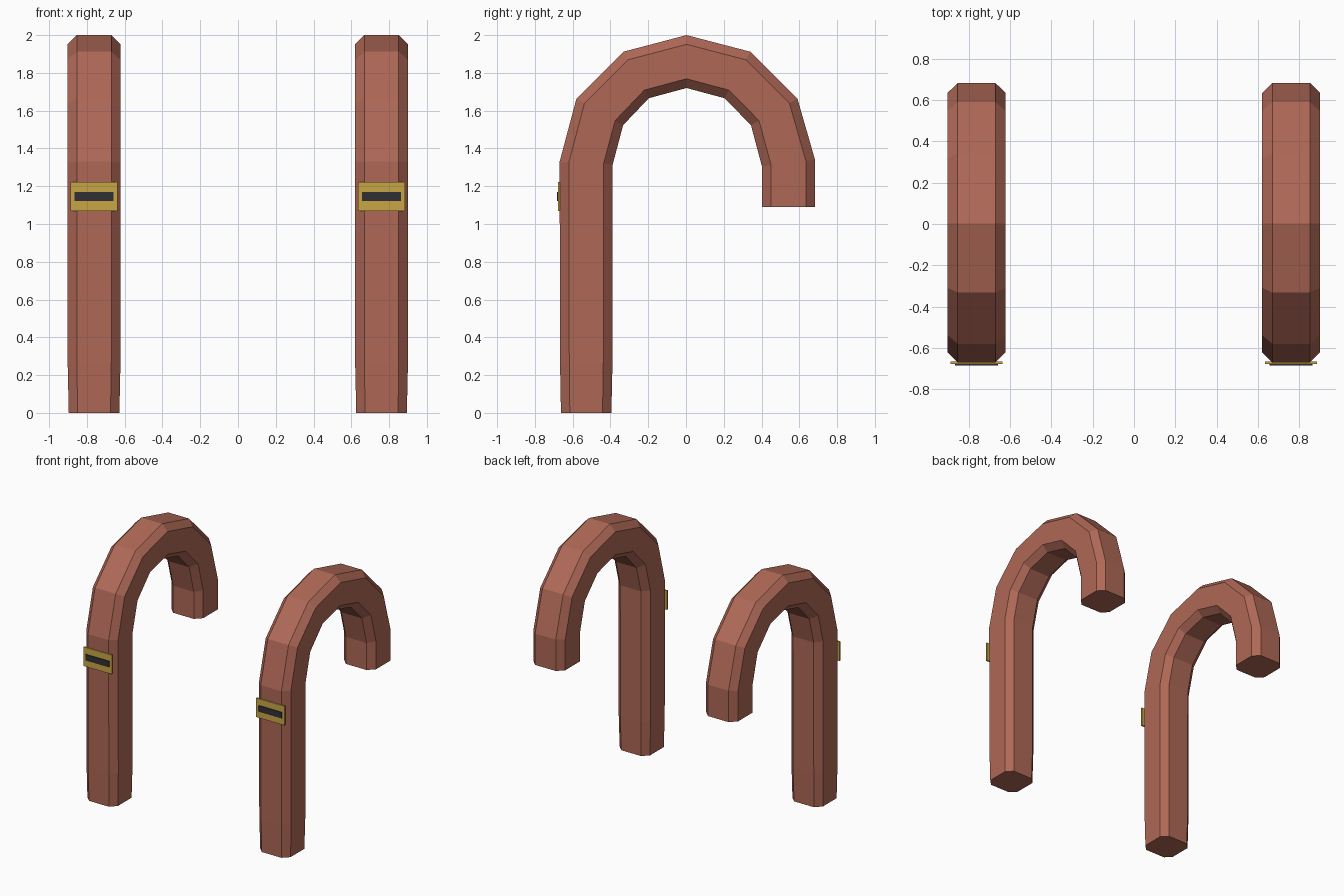
import bpy, bmesh
from mathutils import Vector

if "Cube" in bpy.data.objects:
    bpy.data.objects.remove(bpy.data.objects["Cube"])


def material(name, rgb):
    m = bpy.data.materials.new(name)
    m.diffuse_color = (*rgb, 1)
    m.use_nodes = True
    m.node_tree.nodes["Principled BSDF"].inputs["Base Color"].default_value = m.diffuse_color
    return m


FABRIC = material("strap_fabric", (0.43, 0.14, 0.095))
BRASS = material("buckle_brass", (0.58, 0.38, 0.06))
DARK = material("slot_dark", (0.03, 0.03, 0.035))

# Stations along the hook: outer (y, z), inner (y, z), half width, chamfer
STATIONS = [
    ((-0.662, 0.00), (-0.395, 0.00), 0.134, 0.047),
    ((-0.667, 0.27), (-0.389, 0.27), 0.140, 0.049),
    ((-0.669, 1.33), (-0.388, 1.315), 0.140, 0.049),
    ((-0.580, 1.664), (-0.333, 1.523), 0.140, 0.049),
    ((-0.332, 1.912), (-0.197, 1.666), 0.140, 0.049),
    ((0.003, 2.000), (0.003, 1.720), 0.140, 0.049),
    ((0.341, 1.912), (0.204, 1.666), 0.140, 0.049),
    ((0.590, 1.664), (0.344, 1.523), 0.140, 0.049),
    ((0.683, 1.34), (0.402, 1.305), 0.140, 0.049),
    ((0.683, 1.09), (0.402, 1.09), 0.140, 0.049),
]


def finish(bm, name, mat):
    bmesh.ops.recalc_face_normals(bm, faces=bm.faces[:])
    me = bpy.data.meshes.new(name)
    bm.to_mesh(me)
    bm.free()
    me.materials.append(mat)
    ob = bpy.data.objects.new(name, me)
    bpy.context.collection.objects.link(ob)


def strap(name, cx):
    # Chamfered-square section swept through the stations
    bm = bmesh.new()
    rings = []
    for outer, inner, hw, c in STATIONS:
        o, i = Vector((cx, *outer)), Vector((cx, *inner))
        mid, d = (o + i) / 2, (o - i).normalized()
        h = (o - i).length / 2
        section = [(hw - c, h), (hw, h - c), (hw, c - h), (hw - c, -h),
                   (c - hw, -h), (-hw, c - h), (-hw, h - c), (c - hw, h)]
        rings.append([bm.verts.new(mid + Vector((u, 0, 0)) + d * v)
                      for u, v in section])
    for a, b in zip(rings, rings[1:]):
        for k in range(8):
            n = (k + 1) % 8
            bm.faces.new((a[k], a[n], b[n], b[k]))
    bm.faces.new(rings[0])
    bm.faces.new(rings[-1])
    finish(bm, name, FABRIC)


def box(name, lo, hi, mat):
    bm = bmesh.new()
    bmesh.ops.create_cube(bm, size=1)
    lo, hi = Vector(lo), Vector(hi)
    bmesh.ops.scale(bm, vec=hi - lo, verts=bm.verts)
    bmesh.ops.translate(bm, vec=(lo + hi) / 2, verts=bm.verts)
    finish(bm, name, mat)


for side, cx in (("left", -0.762), ("right", 0.76)):
    strap(side + "_strap", cx)
    # Buckle plate with a dark slot on the front of the strap
    box(side + "_buckle_plate", (cx - 0.125, -0.678, 1.07),
        (cx + 0.125, -0.666, 1.222), BRASS)
    box(side + "_buckle_slot", (cx - 0.104, -0.684, 1.122),
        (cx + 0.104, -0.674, 1.17), DARK)
